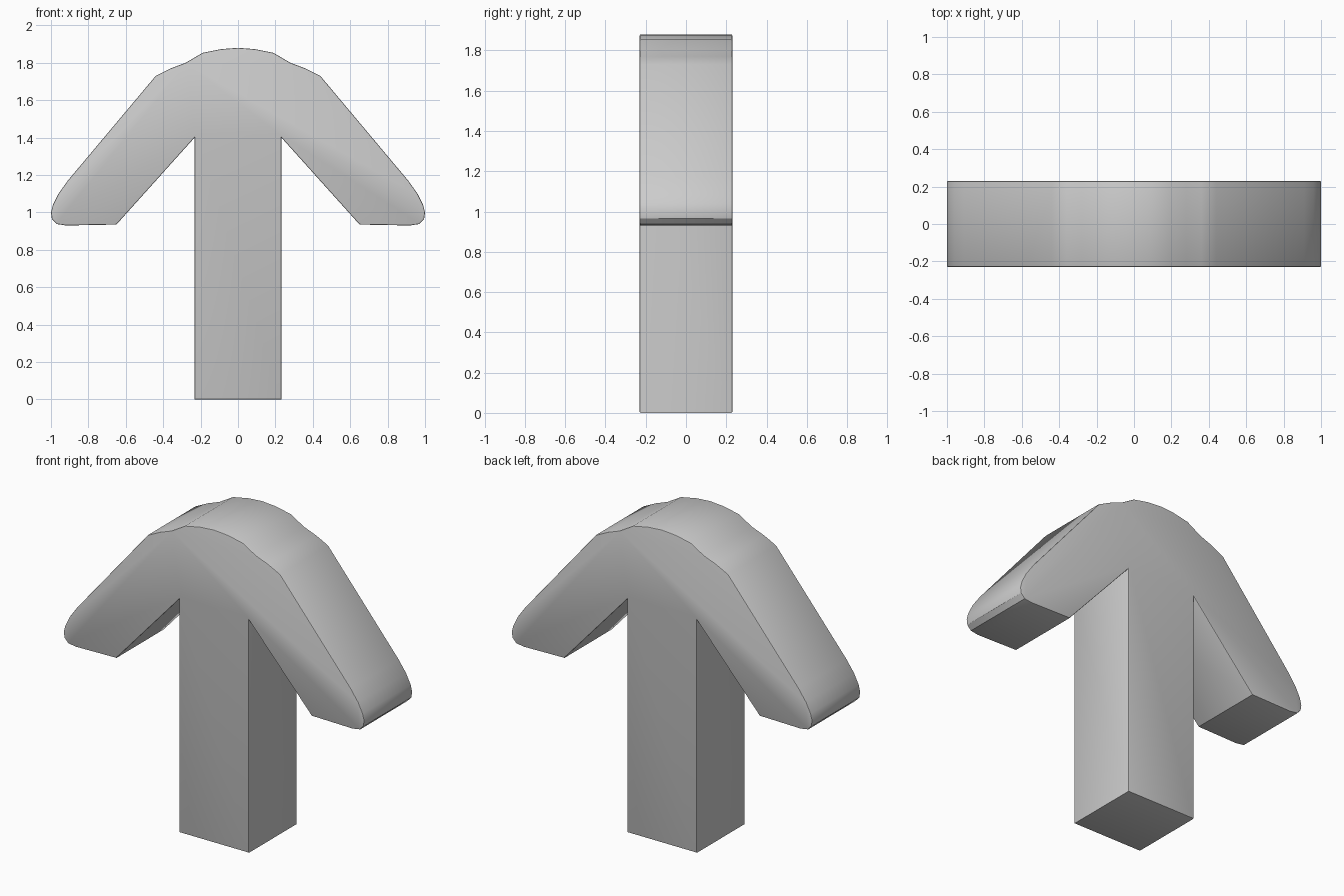
import bpy, bmesh, math

if "Cube" in bpy.data.objects:
    bpy.data.objects.remove(bpy.data.objects["Cube"])

DEPTH = 0.46

# Right half of the front silhouette, from the crown down to the foot
half = [(0.09, 1.873), (0.19, 1.853), (0.28, 1.80), (0.36, 1.77), (0.44, 1.73),
        (0.91, 1.17), (0.96, 1.10), (0.99, 1.04), (1.0, 1.0), (0.995, 0.965),
        (0.97, 0.938), (0.92, 0.93), (0.65, 0.935), (0.232, 1.40), (0.232, 0.0)]
outline = [(0.0, 1.88)] + half + [(-x, z) for x, z in reversed(half)]

# Arrow body: silhouette extruded through its depth
bm = bmesh.new()
face = bm.faces.new([bm.verts.new((x, -DEPTH / 2, z)) for x, z in outline])
ext = bmesh.ops.extrude_face_region(bm, geom=[face])
bmesh.ops.translate(bm, vec=(0, DEPTH, 0),
                    verts=[g for g in ext["geom"] if isinstance(g, bmesh.types.BMVert)])
bmesh.ops.recalc_face_normals(bm, faces=bm.faces)

# Slightly softened front and back rims
rims = [e for e in bm.edges if abs(e.verts[0].co.y - e.verts[1].co.y) < 1e-4]
bmesh.ops.bevel(bm, geom=rims, offset=0.006, segments=2, profile=0.5, affect='EDGES')

mesh = bpy.data.meshes.new("arrow_body")
bm.to_mesh(mesh)
bm.free()
arrow = bpy.data.objects.new("arrow_body", mesh)
bpy.context.collection.objects.link(arrow)

# Smooth shading with sharp corners kept
bpy.context.view_layer.objects.active = arrow
arrow.select_set(True)
bpy.ops.object.shade_smooth_by_angle(angle=math.radians(30))
